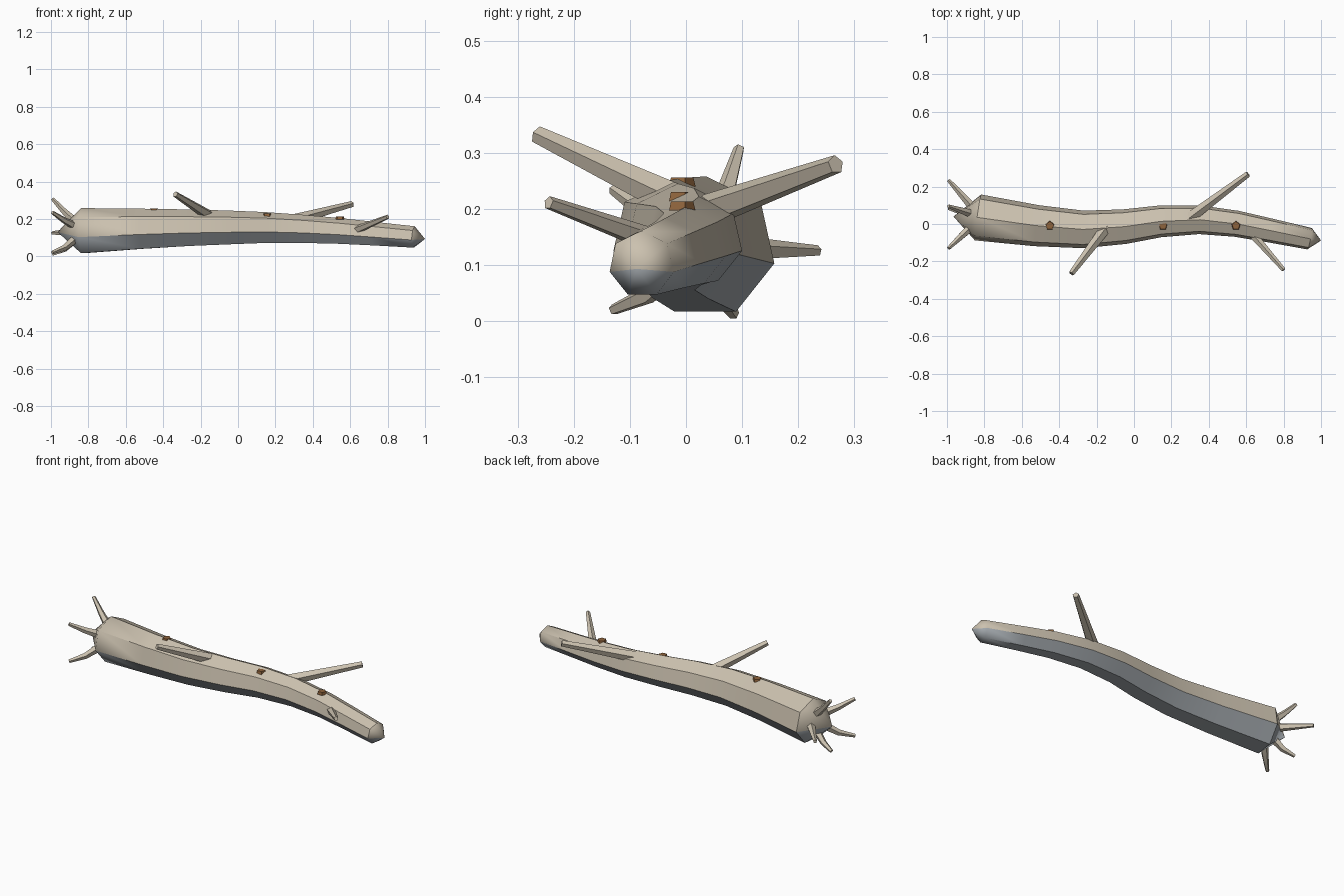
import bpy, bmesh, math
from mathutils import Vector

if "Cube" in bpy.data.objects:
    bpy.data.objects.remove(bpy.data.objects["Cube"])


def material(name, rgb):
    m = bpy.data.materials.new(name)
    m.diffuse_color = (*rgb, 1)
    m.use_nodes = True
    m.node_tree.nodes["Principled BSDF"].inputs["Base Color"].default_value = m.diffuse_color
    return m


TAN = material("weathered_tan", (0.60, 0.535, 0.43))
GRAY = material("underside_gray", (0.37, 0.40, 0.425))
BROWN = material("knot_brown", (0.27, 0.125, 0.045))


def finish(name, bm, mats):
    bmesh.ops.recalc_face_normals(bm, faces=bm.faces)
    me = bpy.data.meshes.new(name)
    bm.to_mesh(me)
    bm.free()
    for m in mats:
        me.materials.append(m)
    me.shade_smooth()
    me.set_sharp_from_angle(angle=math.radians(42))
    ob = bpy.data.objects.new(name, me)
    bpy.context.collection.objects.link(ob)
    return ob


def loft(name, path, radii, sides, mats, tips=None):
    """Tapered tube along a path; tips = (start, end) points, else flat ends."""
    pts = [Vector(p) for p in path]
    n = len(pts)
    angles = [math.pi / 2 + math.tau * k / sides for k in range(sides)]
    bm = bmesh.new()
    rings = []
    for i, (p, r) in enumerate(zip(pts, radii)):
        t = (pts[min(i + 1, n - 1)] - pts[max(i - 1, 0)]).normalized()
        side = Vector((0, 0, 1)).cross(t).normalized()
        up = t.cross(side)
        rings.append([bm.verts.new(p + r * (math.cos(a) * side + math.sin(a) * up))
                      for a in angles])
    # lower faces take the second colour when there is one
    under = [int(len(mats) > 1 and math.sin(a + math.pi / sides) < -0.2) for a in angles]
    for k in range(sides):
        j = (k + 1) % sides
        for a, b in zip(rings, rings[1:]):
            bm.faces.new((a[k], a[j], b[j], b[k])).material_index = under[k]
    for e, ring in enumerate((rings[0], rings[-1])):
        if tips:
            apex = bm.verts.new(tips[e])
            for k in range(sides):
                f = bm.faces.new((ring[k], ring[(k + 1) % sides], apex))
                f.material_index = under[k]
        else:
            bm.faces.new(ring)
    return finish(name, bm, mats)


# Trunk: wavy seven-sided taper with pointed ends
trunk = [(-.835, .035, .131), (-.52, -.009, .142), (-.27, -.029, .148),
         (-.05, -.014, .150), (.14, .014, .150), (.35, .023, .143),
         (.55, .001, .132), (.73, -.035, .118), (.94, -.079, .101)]
loft("trunk", trunk, [.127, .113, .103, .095, .087, .079, .072, .066, .060], 7,
     [TAN, GRAY], tips=((-.965, .04, .13), (1.0, -.088, .093)))

# Broken branches: base, tip, base radius, tip radius
branches = [((-.15, -.02, .215), (-.335, -.265, .332), .031, .016),
            ((.30, .035, .195), (.61, .267, .279), .031, .017),
            ((.63, -.05, .14), (.80, -.245, .211), .023, .012)]
for i, (base, tip, r0, r1) in enumerate(branches):
    loft(f"branch_{i + 1}", [base, tip], [r0, r1], 5, [TAN])

# Roots: short curved stubs fanned around the thick end; tip y, tip z, droop
roots = [(.095, .308, -.005), (.235, .125, 0), (.085, .012, -.016),
         (-.13, .020, -.014), (-.13, .235, -.005)]
cy, cz = .037, .13
for i, (y, z, droop) in enumerate(roots):
    path = []
    for t in (0, .5, 1):
        s = .28 + .72 * t
        path.append((-.865 - .127 * t, cy + (y - cy) * s,
                     cz + (z - cz) * s + droop * (1 - abs(2 * t - 1))))
    loft(f"root_{i + 1}", path, [.024, .017, .010], 5, [TAN])

# Knots: small pentagonal plugs along the top
for i, (x, top) in enumerate([(-.45, .256), (.155, .230), (.545, .213)]):
    bm = bmesh.new()
    bmesh.ops.create_cone(bm, cap_ends=True, segments=5, radius1=.026,
                          radius2=.022, depth=.016)
    ob = finish(f"knot_{i + 1}", bm, [BROWN])
    ob.location = (x, -.009, top - .008)
